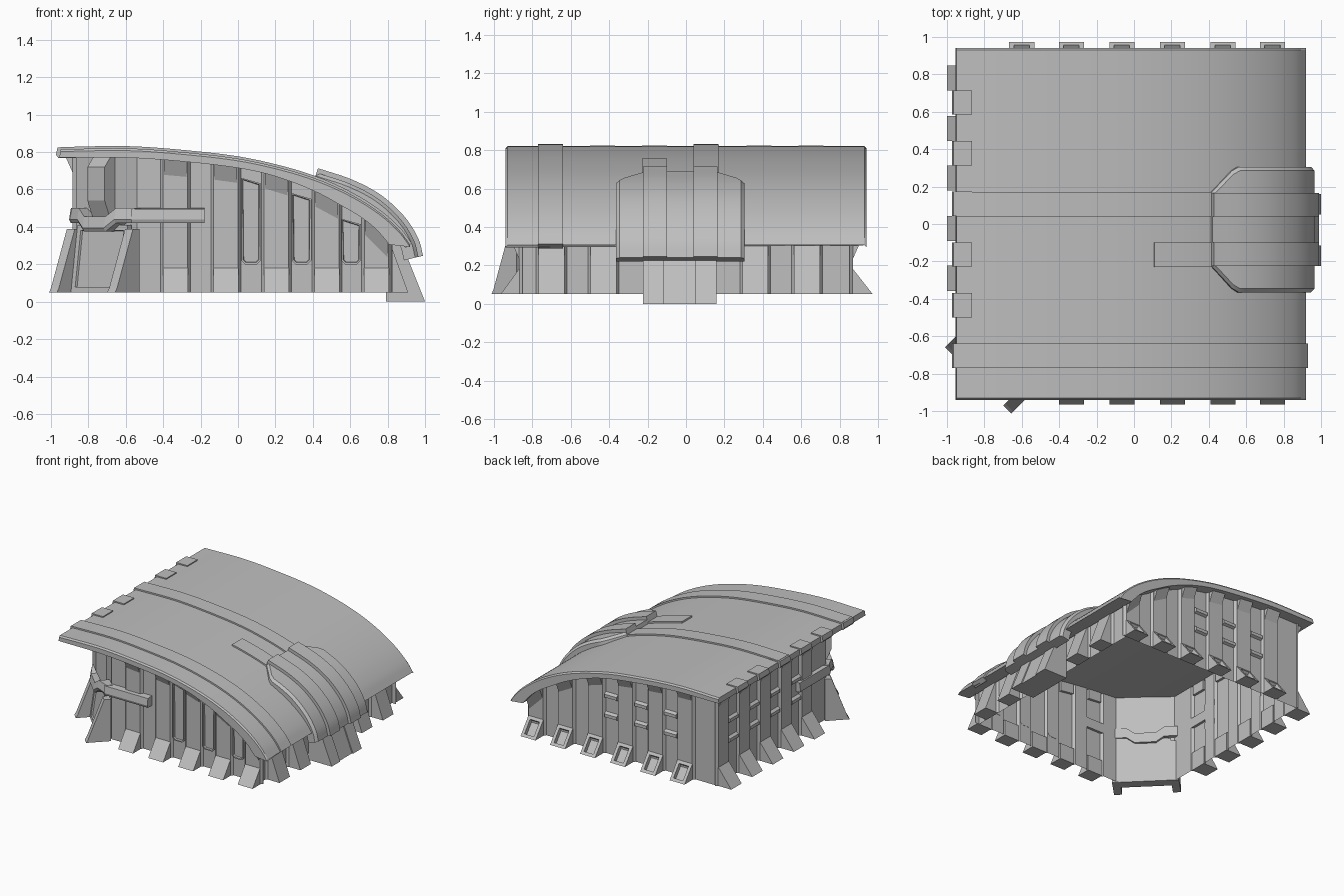
import bpy
import bmesh
from mathutils import Vector

if "Cube" in bpy.data.objects:
    bpy.data.objects.remove(bpy.data.objects["Cube"], do_unlink=True)

grey = bpy.data.materials.new("warm_grey_metal")
grey.use_nodes = True
colour = (0.52, 0.52, 0.52, 1)
grey.diffuse_color = colour
grey.node_tree.nodes["Principled BSDF"].inputs["Base Color"].default_value = colour


def finish(name, bm, smooth=False):
    mesh = bpy.data.meshes.new(name)
    bm.to_mesh(mesh)
    bm.free()
    obj = bpy.data.objects.new(name, mesh)
    bpy.context.collection.objects.link(obj)
    mesh.materials.append(grey)
    if smooth:
        bpy.ops.object.select_all(action="DESELECT")
        obj.select_set(True)
        bpy.context.view_layer.objects.active = obj
        bpy.ops.object.shade_smooth_by_angle()
    return obj


def loft(name, rings, smooth=False, recess=None):
    """Closed solid through rings of points; recess = (face key, border, depth)."""
    bm = bmesh.new()
    rows = [[bm.verts.new(p) for p in ring] for ring in rings]
    count = len(rows[0])
    for a, b in zip(rows, rows[1:]):
        for i in range(count):
            j = (i + 1) % count
            bm.faces.new((a[i], a[j], b[j], b[i]))
    bm.faces.new(rows[0])
    bm.faces.new(rows[-1])
    bmesh.ops.recalc_face_normals(bm, faces=bm.faces)
    bm.normal_update()
    if recess:
        key, border, depth = recess
        face = max(bm.faces, key=key)
        bmesh.ops.inset_region(bm, faces=[face], thickness=border)
        bmesh.ops.inset_region(bm, faces=[face], thickness=0.004, depth=-depth)
    return finish(name, bm, smooth)


def curve(points, steps=5):
    """Smooth path through points, as (position, normal) pairs."""
    p = [Vector(q) for q in points]
    p = [2 * p[0] - p[1]] + p + [2 * p[-1] - p[-2]]
    path = []
    for a, b, c, d in zip(p, p[1:], p[2:], p[3:]):
        for k in range(steps):
            t = k / steps
            path.append(b + 0.5 * t * ((c - a) + t * ((2 * a - 5 * b + 4 * c - d) + t * (3 * (b - c) + d - a))))
    path.append(p[-2])
    out = []
    for i, q in enumerate(path):
        tan = path[min(i + 1, len(path) - 1)] - path[max(i - 1, 0)]
        out.append((q, Vector((-tan.y, tan.x)).normalized()))
    return out


# Roof outlines in x, z
roof_top = curve([(-.95, .815), (-.6, .82), (-.3, .8), (0, .765), (.25, .71), (.45, .645),
                  (.62, .565), (.76, .475), (.86, .385), (.92, .305)])
roof_low = curve([(-.955, .772), (-.6, .77), (-.3, .75), (0, .715), (.2, .67), (.4, .595),
                  (.55, .515), (.66, .45), (.74, .385), (.81, .305)])
hood_top = curve([(.42, .69), (.6, .63), (.75, .55), (.87, .44), (.94, .33), (.965, .24)])


def under(x):
    for (a, _), (b, _) in zip(roof_low, roof_low[1:]):
        if a.x <= x <= b.x:
            return a.y + (b.y - a.y) * (x - a.x) / (b.x - a.x)
    return roof_low[-1][0].y


# Main roof slab with softened edges
rings = []
for (t, _), (u, _) in zip(roof_top, roof_low):
    rings.append([(u.x, -.94, u.y), (t.x, -.94, t.y - .012), (t.x, -.93, t.y),
                  (t.x, .93, t.y), (t.x, .94, t.y - .012), (u.x, .94, u.y)])
loft("roof", rings, True)


def rib(name, path, y0, y1, x0, raise_by):
    rows = []
    for p, n in path:
        if p.x >= x0:
            hi, lo = p + n * raise_by, p - n * .03
            rows.append([(lo.x, y0, lo.y), (hi.x, y0, hi.y), (hi.x, y1, hi.y), (lo.x, y1, lo.y)])
    loft(name, rows, True)


# Raised roof bands
rib("roof_band_middle", roof_top, .04, .17, -2, .012)
rib("roof_band_front", roof_top, -.77, -.64, -2, .012)
rib("roof_band_short", roof_top, -.23, -.10, .07, .012)

# Flared hood over the low end, with two bands
rings = []
for p, n in hood_top:
    w = min(1, (p.x - .42) / .13)
    y0, y1 = -.225 - .14 * w, .17 + .135 * w
    lo, mid = p - n * .08, p - n * .018
    rings.append([(lo.x, y0, lo.y), (mid.x, y0, mid.y), (p.x, y0 + .02, p.y),
                  (p.x, y1 - .02, p.y), (mid.x, y1, mid.y), (lo.x, y1, lo.y)])
loft("hood", rings, True)
rib("hood_band_left", hood_top, .04, .165, 0, .025)
rib("hood_band_right", hood_top, -.225, -.1, 0, .025)

# Wall frames: along the wall, outward, up
corner = Vector((-.7025, -.705, 0))
outward = Vector((-1, -1, 0)).normalized()
along = Vector((1, -1, 0)).normalized()
SIDES = {
    "front": lambda s, o, z: (s, -.85 - o, z),
    "back": lambda s, o, z: (s, .85 + o, z),
    "high": lambda s, o, z: (-.865 - o, s, z),
    "low": lambda s, o, z: (.79 + o, s, z),
    "door": lambda s, o, z: corner + outward * o + along * s + Vector((0, 0, z)),
}
FEET = {
    "front": [-.335, -.065, .205, .475, .74],
    "back": [-.6, -.335, -.065, .205, .475, .74],
    "high": [.78, .51, .245, -.025, -.29],
    "low": [-.7, -.43, .36, .63],
}


def block(name, side, s0, s1, profile, recess=None):
    """Outline of (out, z) points run along a wall; profile may depend on s."""
    outline = profile if callable(profile) else (lambda s: profile)
    return loft(name, [[SIDES[side](s, o, z) for o, z in outline(s)] for s in (s0, s1)], recess=recess)


# Corrugated outer wall, open below
def wall_run(side, start, end):
    steps = [(start, 0)]
    for c in sorted(FEET[side]):
        steps += [(c - .08, 0), (c - .065, .02), (c + .065, .02), (c + .08, 0)]
    steps.append((end, 0))
    return [SIDES[side](s, o, .05) for s, o in steps]


plan = wall_run("front", -.54, .825) + wall_run("low", -.85, .85)
plan += wall_run("back", -.865, .825)[::-1] + wall_run("high", -.56, .865)[::-1]
bm = bmesh.new()
base = [bm.verts.new(p) for p in plan]
top = [bm.verts.new((x, y, under(x) + .02)) for x, y, z in plan]
for i in range(len(plan)):
    j = (i + 1) % len(plan)
    bm.faces.new((base[i], base[j], top[j], top[i]))
bmesh.ops.remove_doubles(bm, verts=bm.verts, dist=.0005)
finish("outer_wall", bm)

# Splayed feet and roof brackets on every pilaster
foot_shape = {
    "front": [(0, .05), (.115, .05), (.02, .18), (0, .18)],
    "back": [(0, .05), (.122, .05), (.02, .18), (0, .18)],
    "high": [(0, .05), (.135, .05), (.02, .2), (0, .2)],
    "low": [(0, .05), (.12, .05), (.025, .31), (0, .31)],
}
for side, centres in FEET.items():
    for c in centres:
        hole = (lambda f: f.normal.z + f.normal.y, .035, .03) if side == "back" else None
        block(side + "_foot", side, c - .067, c + .067, foot_shape[side], hole)
        if side != "low":
            def bracket(s):
                z = under(s if side != "high" else -.9) + .01
                return [(0, z - .09), (.02, z - .09), (.06, z), (0, z)]
            block(side + "_bracket", side, c - .06, c + .06, bracket)

# Buttress under the hood
block("buttress", "low", -.225, .16, [(0, 0), (.2, 0), (.075, .32), (0, .32)])
for s in (-.225, .05):
    block("buttress_leg", "low", s, s + .11, [(.02, 0), (.21, 0), (.09, .3), (.02, .3)])

# Slot panels on the front wall
for s in (.07, .34, .605):
    z0, z1, h = .2, under(s) - .04, .052
    shape = [(s - h, z0 + .02), (s - h + .02, z0), (s + h - .02, z0), (s + h, z0 + .02),
             (s + h, z1 - .03), (s - h, z1)]
    loft("slot_panel", [[SIDES["front"](x, o, z) for x, z in shape] for o in (-.002, .016)],
         recess=(lambda f: -f.normal.y, .01, .014))

# Horizontal trim between the pilasters of the back and high walls
for side, bays in (("back", (-.2, -.465, .07)), ("high", (.645, .378, .11, -.158))):
    for c in bays:
        for z in (.36, .52):
            block(side + "_trim", side, c - .055, c + .055,
                  [(0, z - .02), (.02, z - .01), (.02, z + .015), (0, z + .03)])

# Teeth along the high roof edge
for k in range(6):
    y = .65 - .271 * k
    block("roof_tooth", "high", y - .065, y + .065,
          [(.0, .768), (.095, .768), (.108, .785), (.1, .825), (.0, .825)])

# Corner entrance: leaning pillars, door, upper column
for s in (-.22, .22):
    block("door_pillar", "door", s - .03, s + .03, [(0, .05), (.185, .05), (.17, .075), (.05, .39), (0, .39)])
block("door_panel", "door", -.19, .19, [(0, .05), (.08, .05), (.03, .41), (0, .41)],
      (lambda f: f.normal.dot(outward), .04, .012))
block("door_column", "door", -.065, .065, [(0, .45), (.04, .45), (.08, .54), (.08, .72), (.03, .78), (0, .78)])

# Ledge wrapping the corner, dipping above the door
rings = []
for s, o, drop in ((-.24, .03, 0), (-.14, .07, 0), (-.08, .09, .045),
                   (.08, .09, .045), (.14, .07, 0), (.24, .03, 0)):
    rings.append([SIDES["door"](s, a, z - drop) for a, z in
                  ((-.02, .42), (o, .42), (o + .012, .44), (o, .5), (-.02, .5))])
loft("door_ledge", rings)
for side, depth in (("front", .05), ("high", .03)):
    block(side + "_ledge", side, -.57, -.18, [(0, .42), (depth, .42), (depth + .008, .44), (depth, .495), (0, .5)])
